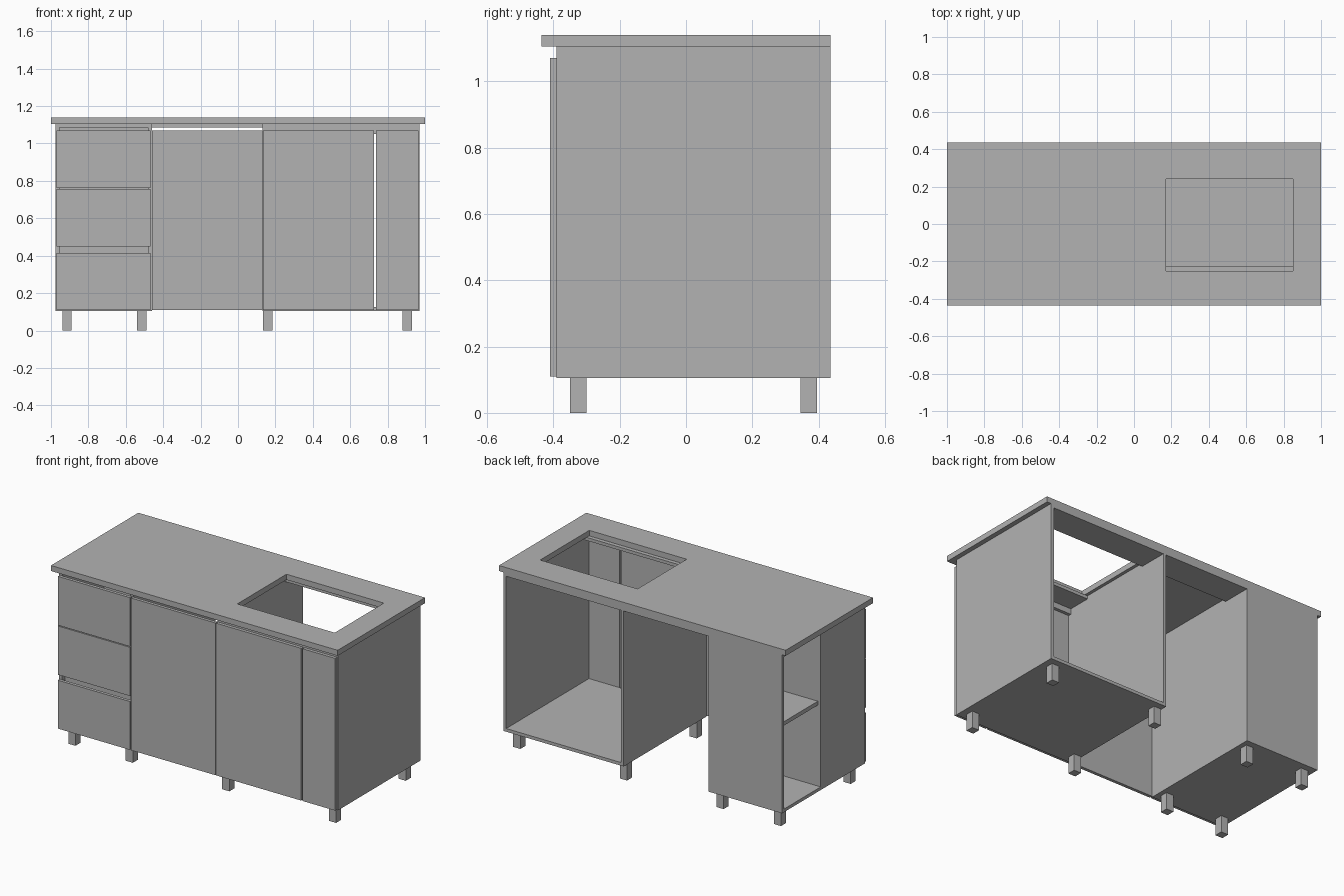
import bpy
import bmesh

cube = bpy.data.objects.get("Cube")
if cube:
    bpy.data.objects.remove(cube, do_unlink=True)

grey = bpy.data.materials.new("plain_grey")
grey.use_nodes = True
tone = (0.45, 0.45, 0.45, 1)
grey.diffuse_color = tone
grey.node_tree.nodes["Principled BSDF"].inputs["Base Color"].default_value = tone


def add_object(name, bm):
    bmesh.ops.recalc_face_normals(bm, faces=bm.faces)
    mesh = bpy.data.meshes.new(name)
    bm.to_mesh(mesh)
    bm.free()
    mesh.materials.append(grey)
    obj = bpy.data.objects.new(name, mesh)
    bpy.context.collection.objects.link(obj)
    return obj


def board(name, xs, ys, zs):
    """Box spanning three (low, high) ranges."""
    bm = bmesh.new()
    bmesh.ops.create_cube(bm, size=1)
    for v in bm.verts:
        v.co = [r[0] if c < 0 else r[1] for c, r in zip(v.co, (xs, ys, zs))]
    return add_object(name, bm)


def ring(bm, xs, ys, z):
    corners = ((0, 0), (1, 0), (1, 1), (0, 1))
    return [bm.verts.new((xs[i], ys[j], z)) for i, j in corners]


T = 0.02                      # board thickness
FRONT, BACK = -0.39, 0.435    # carcass depth
BASE, TOP = 0.105, 1.105      # carcass height
DOOR_Y = (FRONT - T, FRONT)
DOOR_Z = (0.11, 1.07)
DRAWER_X = (-0.975, -0.46)
SINK_X = (0.13, 0.97)
NICHE_Y = 0.05

# Worktop with a rectangular sink opening
bm = bmesh.new()
outer = ((-1, 1), (-0.435, 0.435))
inner = ((0.17, 0.85), (-0.25, 0.24))
top_z = 1.14
rings = [ring(bm, *outer, TOP), ring(bm, *outer, top_z),
         ring(bm, *inner, top_z), ring(bm, *inner, TOP)]
for r in range(4):
    a, b = rings[r], rings[(r + 1) % 4]
    for i in range(4):
        j = (i + 1) % 4
        bm.faces.new((a[i], a[j], b[j], b[i]))
add_object("worktop", bm)

# Sink cabinet: sides, floor and top rails, open at the back
x0, x1 = SINK_X
inside = (x0 + T, x1 - T)
board("sink_inner_side", (x0, x0 + T), (FRONT, BACK), (BASE, TOP))
board("sink_outer_side", (x1 - T, x1), (FRONT, BACK), (BASE, TOP))
board("sink_floor", inside, (FRONT, BACK), (BASE, BASE + T))
board("sink_front_rail", inside, (FRONT, -0.225), (TOP - T, TOP))
board("sink_front_lip", inside, (FRONT, FRONT + T), (1.05, TOP - T))
board("sink_back_rail", inside, (0.25, BACK), (TOP - T, TOP))

# Rear rail across the appliance bay
board("bay_back_rail", (DRAWER_X[1], x0), (0.25, BACK), (TOP - T, TOP))

# Drawer cabinet with an open shelf niche on its outer side
d0, d1 = DRAWER_X
inside = (d0 + T, d1 - T)
board("drawer_inner_side", (d1 - T, d1), (FRONT, BACK), (BASE, TOP))
board("drawer_outer_side", (d0, d0 + T), (FRONT, NICHE_Y), (BASE, TOP))
board("drawer_back_panel", (d0, d1 - T), (BACK - T, BACK), (BASE, TOP))
board("niche_divider", inside, (NICHE_Y - T, NICHE_Y), (BASE + T, TOP - T))
for name, z in (("drawer_floor", BASE), ("drawer_top", TOP - T)):
    board(name, inside, (FRONT, NICHE_Y), (z, z + T))
    board(name + "_niche", (d0, d1 - T), (NICHE_Y, BACK - T), (z, z + T))
board("niche_shelf", inside, (NICHE_Y, BACK - T), (0.635, 0.66))
board("drawer_grip_rail", inside, (FRONT + 0.03, FRONT + 0.05), (0.38, 0.48))

# Drawer fronts, bay front, sink door and filler panel
for name, zs in (("lower", (0.11, 0.415)), ("middle", (0.45, 0.757)), ("upper", (0.762, 1.07))):
    board(name + "_drawer_front", (-0.97, -0.467), DOOR_Y, zs)
board("bay_front", (-0.46, 0.13), DOOR_Y, DOOR_Z)
board("sink_door", (0.135, 0.728), DOOR_Y, DOOR_Z)
board("filler_panel", (0.738, 0.965), DOOR_Y, DOOR_Z)

# Square legs
half = 0.025
for x in (-0.914, -0.514, 0.16, 0.904):
    for y in (-0.325, 0.37):
        board("leg", (x - half, x + half), (y - half, y + half), (0, BASE))
